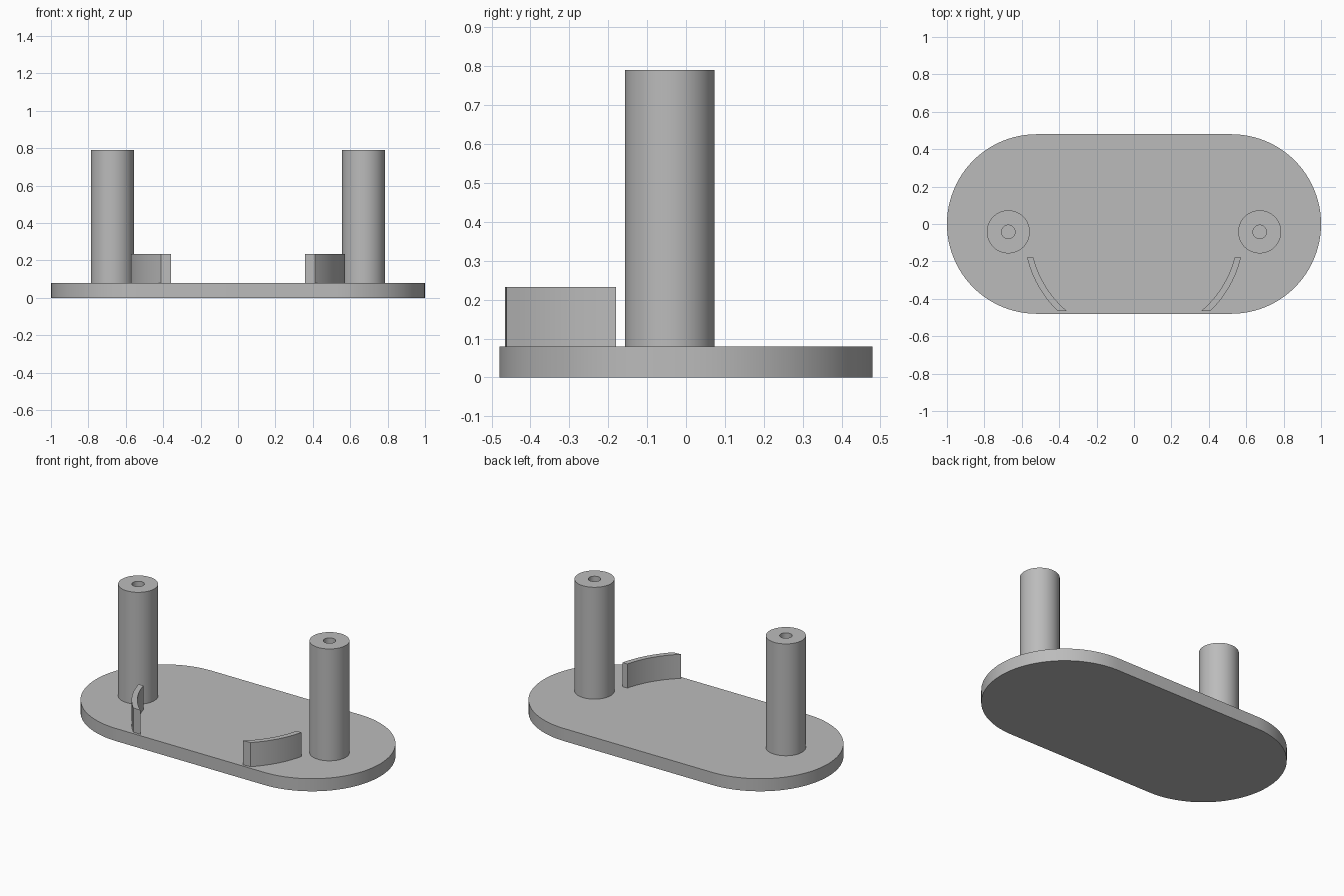
import bpy
import bmesh
from math import sin, cos, pi, sqrt

cube = bpy.data.objects.get("Cube")
if cube:
    bpy.data.objects.remove(cube, do_unlink=True)

# Single grey finish
grey = bpy.data.materials.new("plain grey")
grey.use_nodes = True
colour = (0.5, 0.5, 0.5, 1)
grey.diffuse_color = colour
grey.node_tree.nodes["Principled BSDF"].inputs["Base Color"].default_value = colour

PLATE_TOP = 0.08
POST_Y = -0.042


def finish(name, bm):
    """Turn a bmesh into a named object with sharp-edged smooth shading."""
    bmesh.ops.recalc_face_normals(bm, faces=bm.faces)
    mesh = bpy.data.meshes.new(name)
    bm.to_mesh(mesh)
    bm.free()
    mesh.materials.append(grey)
    obj = bpy.data.objects.new(name, mesh)
    bpy.context.collection.objects.link(obj)
    bpy.ops.object.select_all(action="DESELECT")
    obj.select_set(True)
    bpy.context.view_layer.objects.active = obj
    bpy.ops.object.shade_smooth_by_angle(angle=pi / 6)
    return obj


def prism(name, outline, z0, z1):
    """Extrude a flat outline from z0 up to z1."""
    bm = bmesh.new()
    face = bm.faces.new([bm.verts.new((x, y, z0)) for x, y in outline])
    top = bmesh.ops.extrude_face_region(bm, geom=[face], use_keep_orig=True)["geom"]
    verts = [v for v in top if isinstance(v, bmesh.types.BMVert)]
    bmesh.ops.translate(bm, verts=verts, vec=(0, 0, z1 - z0))
    return finish(name, bm)


def post(name, x, y, outer, inner, z0, z1, steps=64):
    """Hollow upright made by spinning a rectangular section."""
    bm = bmesh.new()
    section = [(outer, z0), (outer, z1), (inner, z1), (inner, z0)]
    verts = [bm.verts.new((x + r, y, z)) for r, z in section]
    edges = [bm.edges.new((verts[i], verts[(i + 1) % 4])) for i in range(4)]
    bmesh.ops.spin(bm, geom=verts + edges, cent=(x, y, 0), axis=(0, 0, 1),
                   angle=2 * pi, steps=steps, use_merge=True)
    bmesh.ops.remove_doubles(bm, verts=bm.verts, dist=0.0001)
    return finish(name, bm)


def arc_side(radius, y_start, y_end, steps=16):
    """Points on a circle around the post line, between two y values."""
    points = []
    for i in range(steps + 1):
        y = y_start + (y_end - y_start) * i / steps
        points.append((sqrt(radius ** 2 - (y - POST_Y) ** 2), y))
    return points


# Base plate with fully rounded ends
radius, half_straight, n = 0.48, 0.52, 48
plate = []
for side, start in ((1, -pi / 2), (-1, pi / 2)):
    for i in range(n + 1):
        a = start + pi * i / n
        plate.append((side * half_straight + radius * cos(a), radius * sin(a)))
prism("base_plate", plate, 0, PLATE_TOP)

# Curved rib outline: outer arc forward, inner arc back
rib = arc_side(0.588, -0.18, -0.462) + arc_side(0.555, -0.465, -0.18)

# Mirrored posts and ribs
for label, s in (("left", 1), ("right", -1)):
    post(label + "_post", s * 0.672, POST_Y, 0.115, 0.036, PLATE_TOP, 0.79)
    prism(label + "_curved_rib", [(s * x, y) for x, y in rib], PLATE_TOP, 0.233)
